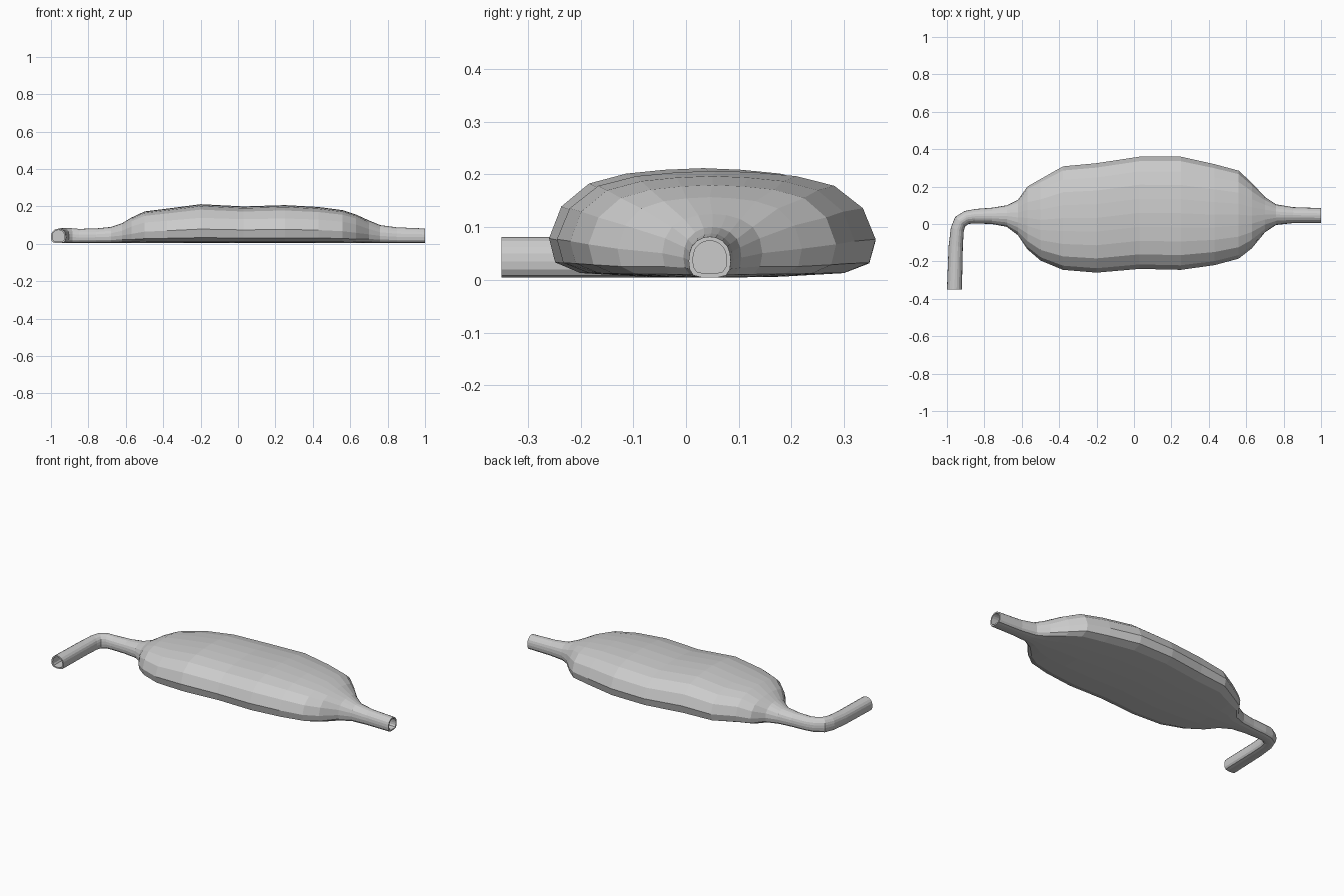
import bpy, bmesh
from math import sin, cos, radians

cube = bpy.data.objects.get("Cube")
if cube:
    bpy.data.objects.remove(cube)

# Material
mat = bpy.data.materials.new("light grey metal")
mat.use_nodes = True
grey = (0.6, 0.6, 0.6, 1)
mat.diffuse_color = grey
mat.node_tree.nodes["Principled BSDF"].inputs["Base Color"].default_value = grey

# Straight run: x, lower y, upper y, top z
run = [(1, .005, .085, .082), (.85, .005, .09, .088), (.76, -.005, .105, .1),
       (.7, -.045, .145, .125), (.63, -.13, .22, .157), (.56, -.185, .285, .18),
       (.43, -.22, .32, .197), (.25, -.245, .36, .207), (.03, -.24, .36, .2),
       (-.2, -.26, .325, .212), (-.38, -.245, .308, .188), (-.5, -.195, .24, .173),
       (-.57, -.135, .2, .14), (-.62, -.06, .13, .11), (-.68, -.015, .1, .09),
       (-.76, 0, .087, .082), (-.85, .003, .08, .08)]
# Elbow and outlet: x, y, half width, top z, heading in degrees
elbow = [(-.895, .035, .036, .084, 18), (-.93, .012, .037, .086, 45),
         (-.945, -.03, .036, .084, 72), (-.953, -.12, .038, .081, 85),
         (-.96, -.35, .04, .081, 90)]

# Half sections: sideways fraction, height fraction
flat_half = [(0, 1), (.25, .985), (.5, .95), (.74, .86), (.92, .65), (1, .36),
             (.96, .14), (.8, .045), (.4, .01), (0, 0)]
pipe_half = [(0, 1), (.3, .98), (.6, .9), (.85, .76), (.96, .6), (1, .4),
             (.95, .2), (.78, .06), (.4, .01), (0, 0)]


def ring(bm, x, y, half, top, angle, scale=1):
    """Add one closed cross-section, rounder where the duct is narrow."""
    t = min(1, max(0, (half - .05) / .12))
    right = [((1 - t) * p[0] + t * f[0], (1 - t) * p[1] + t * f[1])
             for p, f in zip(pipe_half, flat_half)]
    section = right + [(-u, v) for u, v in right[-2:0:-1]]
    a, base = radians(angle), .004
    mid = (base + top) / 2
    return [bm.verts.new((x - sin(a) * u * half * scale,
                          y + cos(a) * u * half * scale,
                          mid + (base + v * (top - base) - mid) * scale))
            for u, v in section]


stations = [(x, (lo + hi) / 2, (hi - lo) / 2, top, 0) for x, lo, hi, top in run] + elbow

bm = bmesh.new()
# Open bores: inner wall at each end, joined to the outer skin by a rim
first, last = stations[0], stations[-1]
depth = .12
rings = [ring(bm, first[0] - depth, *first[1:], scale=.8), ring(bm, *first, scale=.8)]
rings += [ring(bm, *s) for s in stations]
rings += [ring(bm, *last, scale=.8),
          ring(bm, last[0], last[1] + depth, *last[2:], scale=.8)]
for a, b in zip(rings, rings[1:]):
    for i in range(len(a)):
        j = (i + 1) % len(a)
        bm.faces.new((a[i], a[j], b[j], b[i]))
bm.faces.new(rings[0])
bm.faces.new(rings[-1])
bmesh.ops.recalc_face_normals(bm, faces=bm.faces)

mesh = bpy.data.meshes.new("muffler_with_pipes")
bm.to_mesh(mesh)
bm.free()
mesh.materials.append(mat)
body = bpy.data.objects.new("muffler_with_pipes", mesh)
bpy.context.collection.objects.link(body)
